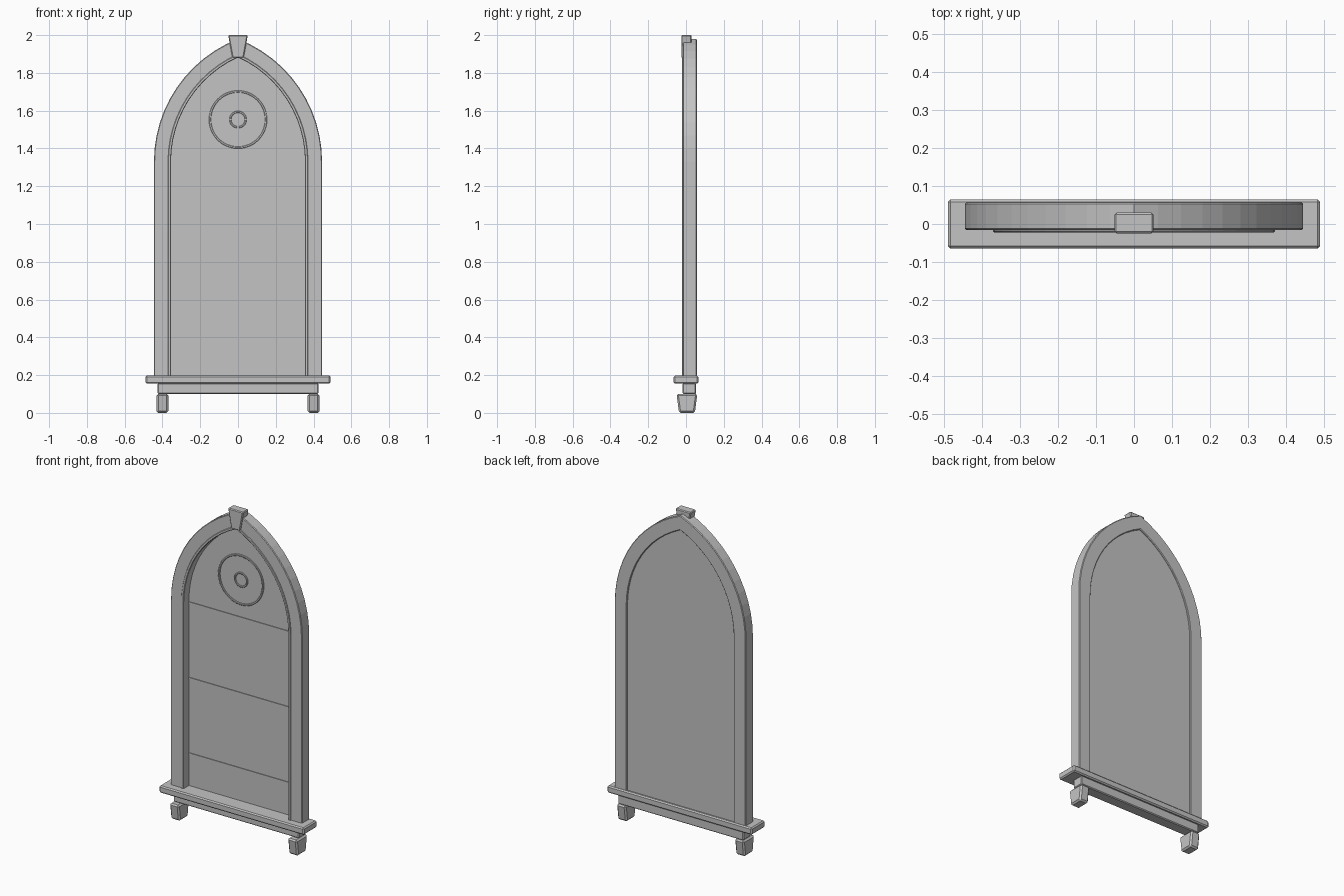
import bpy, bmesh, math
from mathutils import Matrix

if "Cube" in bpy.data.objects:
    bpy.data.objects.remove(bpy.data.objects["Cube"])

stone = bpy.data.materials.new("grey_stone")
stone.diffuse_color = (0.55, 0.55, 0.55, 1)
stone.use_nodes = True
stone.node_tree.nodes["Principled BSDF"].inputs["Base Color"].default_value = stone.diffuse_color

SPRING, OFFSET, BASE, SEGS = 1.33, 0.252, 0.19, 12


def finish(name, bm, bevel=0.0):
    bmesh.ops.recalc_face_normals(bm, faces=bm.faces)
    me = bpy.data.meshes.new(name)
    bm.to_mesh(me)
    bm.free()
    me.materials.append(stone)
    ob = bpy.data.objects.new(name, me)
    bpy.context.collection.objects.link(ob)
    if bevel:
        m = ob.modifiers.new("bevel", 'BEVEL')
        m.width, m.segments = bevel, 1
        m.limit_method, m.angle_limit = 'ANGLE', math.radians(50)
    return ob


def arch(half):
    """Pointed arch outline from the right foot over the apex to the left foot."""
    r = half + OFFSET
    top = math.acos(OFFSET / r)
    right = [(half, BASE)]
    for i in range(SEGS + 1):
        a = top * i / SEGS
        right.append((r * math.cos(a) - OFFSET, SPRING + r * math.sin(a)))
    right[-1] = (0, right[-1][1])
    return right + [(-x, z) for x, z in reversed(right[:-1])]


def arch_band(name, outer, inner, y0, y1, bevel=0.0):
    bm = bmesh.new()
    rings = [[bm.verts.new((x, y, z)) for x, z in arch(h)]
             for h, y in ((outer, y0), (inner, y0), (inner, y1), (outer, y1))]
    for k in range(4):
        a, b = rings[k], rings[(k + 1) % 4]
        for i in range(len(a) - 1):
            bm.faces.new((a[i], a[i + 1], b[i + 1], b[i]))
    for i in (0, -1):
        bm.faces.new([r[i] for r in rings])
    return finish(name, bm, bevel)


def prism(name, pts, y0, y1, bevel=0.0):
    """Front outline (x, z) extruded in depth."""
    bm = bmesh.new()
    f = [bm.verts.new((x, y0, z)) for x, z in pts]
    b = [bm.verts.new((x, y1, z)) for x, z in pts]
    bm.faces.new(f)
    bm.faces.new(b)
    for i in range(len(f)):
        j = (i + 1) % len(f)
        bm.faces.new((f[i], f[j], b[j], b[i]))
    return finish(name, bm, bevel)


def box(name, x0, x1, y0, y1, z0, z1, bevel=0.0):
    return prism(name, [(x0, z0), (x1, z0), (x1, z1), (x0, z1)], y0, y1, bevel)


def ring(name, radius, width, y0, y1, z, n=48):
    bm = bmesh.new()
    prof = [(radius, y1), (radius, y0 + 0.002), (radius - 0.002, y0),
            (radius - width + 0.002, y0), (radius - width, y0 + 0.002), (radius - width, y1)]
    loops = [[bm.verts.new((r * math.cos(2 * math.pi * i / n), y,
                            z + r * math.sin(2 * math.pi * i / n))) for i in range(n)]
             for r, y in prof]
    for k in range(len(loops)):
        a, b = loops[k], loops[(k + 1) % len(loops)]
        for i in range(n):
            j = (i + 1) % n
            bm.faces.new((a[i], a[j], b[j], b[i]))
    return finish(name, bm)


# Arched frame, inner trim and recessed panel
arch_band("arch_frame", 0.445, 0.362, -0.016, 0.057, 0.004)
arch_band("inner_trim", 0.371, 0.355, -0.022, 0.035, 0.003)
prism("panel", arch(0.364), 0.032, 0.049)

# Thin horizontal bars on the panel
for i, z in enumerate((0.395, 0.857, 1.32)):
    box(f"panel_bar_{i + 1}", -0.358, 0.358, 0.028, 0.036, z - 0.005, z + 0.005)

# Round ornament
ring("rose_outer_ring", 0.154, 0.011, 0.025, 0.036, 1.553)
ring("rose_inner_ring", 0.046, 0.010, 0.025, 0.036, 1.553, 32)

# Keystone
prism("keystone", [(-0.030, 1.88), (0.030, 1.88), (0.052, 2.0), (-0.052, 2.0)],
      -0.025, 0.03, 0.005)

# Sill and apron
box("sill", -0.49, 0.49, -0.065, 0.065, 0.155, 0.198, 0.007)
box("apron", -0.425, 0.425, -0.018, 0.053, 0.1, 0.157, 0.005)

# Tapered feet
for side, name in ((-1, "left_foot"), (1, "right_foot")):
    bm = bmesh.new()
    bmesh.ops.create_cube(bm, size=1, matrix=Matrix.Translation((side * 0.4, 0.005, 0.05))
                          @ Matrix.Diagonal((0.062, 0.11, 0.1, 1)))
    for v in bm.verts:
        if v.co.z < 0.05:
            v.co.y = 0.005 + (v.co.y - 0.005) * 0.76
    finish(name, bm, 0.009)
